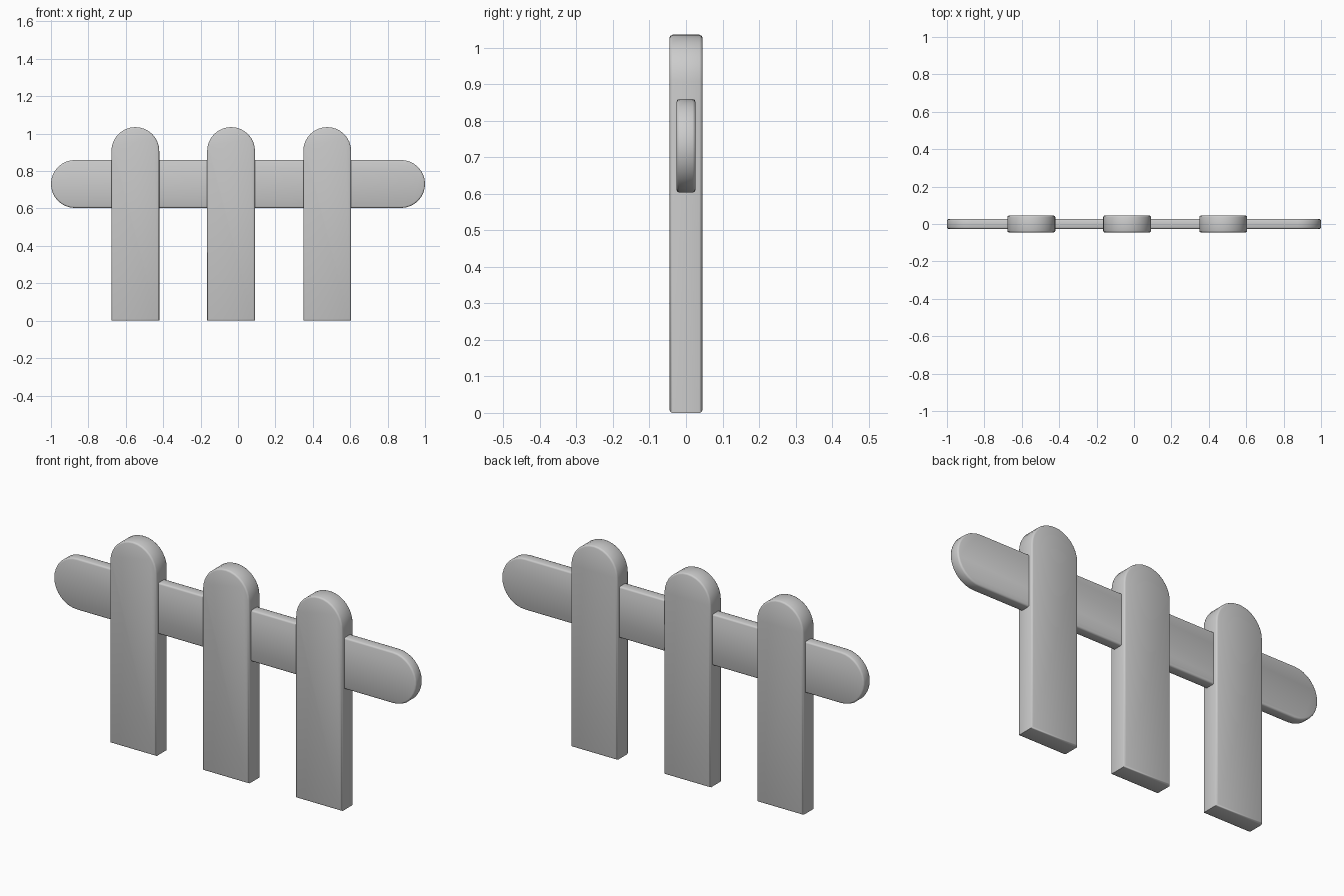
import bpy, bmesh
from math import cos, sin, pi

if "Cube" in bpy.data.objects:
    bpy.data.objects.remove(bpy.data.objects["Cube"])


def arc(cx, cz, r, a0, a1, n=16):
    return [(cx + r * cos(a0 + (a1 - a0) * i / n),
             cz + r * sin(a0 + (a1 - a0) * i / n)) for i in range(n + 1)]


def board(name, outline, depth, location, bevel=0.008):
    """Extrude an x-z outline along y and soften the front and back rims."""
    bm = bmesh.new()
    front = bm.faces.new([bm.verts.new((x, -depth / 2, z)) for x, z in outline])
    ext = bmesh.ops.extrude_face_region(bm, geom=[front], use_keep_orig=True)
    verts = [v for v in ext["geom"] if isinstance(v, bmesh.types.BMVert)]
    bmesh.ops.translate(bm, verts=verts, vec=(0, depth, 0))
    bmesh.ops.recalc_face_normals(bm, faces=bm.faces)
    rims = [e for e in bm.edges
            if abs(e.verts[0].co.y - e.verts[1].co.y) < 1e-5]
    bmesh.ops.bevel(bm, geom=rims, offset=bevel, segments=2, profile=0.5,
                    affect='EDGES', clamp_overlap=True)
    bmesh.ops.recalc_face_normals(bm, faces=bm.faces)
    for f in bm.faces:
        f.smooth = True
    mesh = bpy.data.meshes.new(name)
    bm.to_mesh(mesh)
    bm.free()
    obj = bpy.data.objects.new(name, mesh)
    obj.location = location
    bpy.context.collection.objects.link(obj)
    return obj


R = 0.128

# Three round-topped pickets
picket = [(-R, 0), (R, 0)] + arc(0, 1.035 - R, R, 0, pi)
for i, x in enumerate((-0.549, -0.037, 0.477)):
    board(f"picket_{i + 1}", picket, 0.09, (x, 0, 0))

# Cross rail with rounded ends running through the pickets
rail = arc(1 - R, 0, R, -pi / 2, pi / 2) + arc(-1 + R, 0, R, pi / 2, 3 * pi / 2)
board("cross_rail", rail, 0.052, (0, 0, 0.731))

# Smooth faces, keeping only hard corners sharp
bpy.ops.object.select_all(action='SELECT')
bpy.context.view_layer.objects.active = bpy.data.objects["cross_rail"]
bpy.ops.object.shade_smooth_by_angle(angle=pi / 3)
